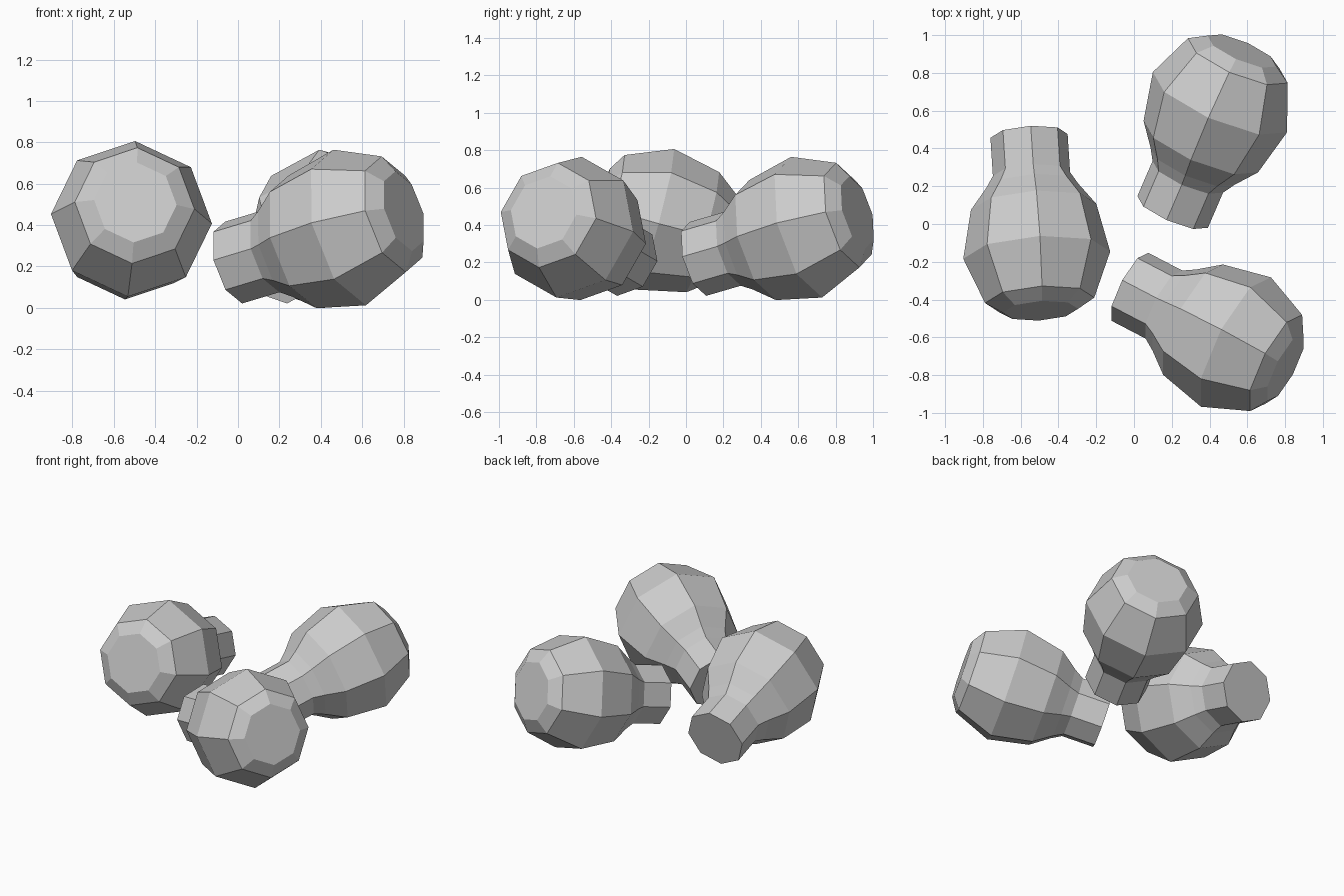
import bpy, bmesh
from math import sin, cos, pi, radians
from mathutils import Matrix

if "Cube" in bpy.data.objects:
    bpy.data.objects.remove(bpy.data.objects["Cube"])

# Lathe profile: (distance along the axis from the widest ring, radius)
PROFILE = [(-0.655, 0.205), (-0.445, 0.205), (-0.38, 0.245), (-0.265, 0.333),
           (0.0, 0.39), (0.248, 0.29), (0.305, 0.2)]
SIDES = 8
TILT, ROLL = radians(15), radians(3.5)


def bulb(name, centre, yaw):
    bm = bmesh.new()
    rings = []
    for s, r in PROFILE:
        ring = []
        for i in range(SIDES):
            a = 2 * pi * i / SIDES + ROLL
            ring.append(bm.verts.new((s, -r * cos(a), r * sin(a))))
        rings.append(ring)
    # Side walls
    for lo, hi in zip(rings, rings[1:]):
        for i in range(SIDES):
            j = (i + 1) % SIDES
            bm.faces.new((lo[i], lo[j], hi[j], hi[i]))
    # Flat ends
    bm.faces.new(rings[0])
    bm.faces.new(rings[-1])
    bmesh.ops.recalc_face_normals(bm, faces=bm.faces)
    mesh = bpy.data.meshes.new(name)
    bm.to_mesh(mesh)
    bm.free()
    ob = bpy.data.objects.new(name, mesh)
    bpy.context.collection.objects.link(ob)
    # Lying on its side, with the neck resting lower than the bulb
    ob.matrix_world = (Matrix.Translation(centre)
                       @ Matrix.Rotation(radians(yaw), 4, 'Z')
                       @ Matrix.Rotation(-TILT, 4, 'Y'))


bulb("left_bulb", (-0.515, -0.165, 0.43), -86.3)
bulb("front_right_bulb", (0.54, -0.625, 0.388), -27.5)
bulb("back_right_bulb", (0.455, 0.645, 0.388), 66.7)
